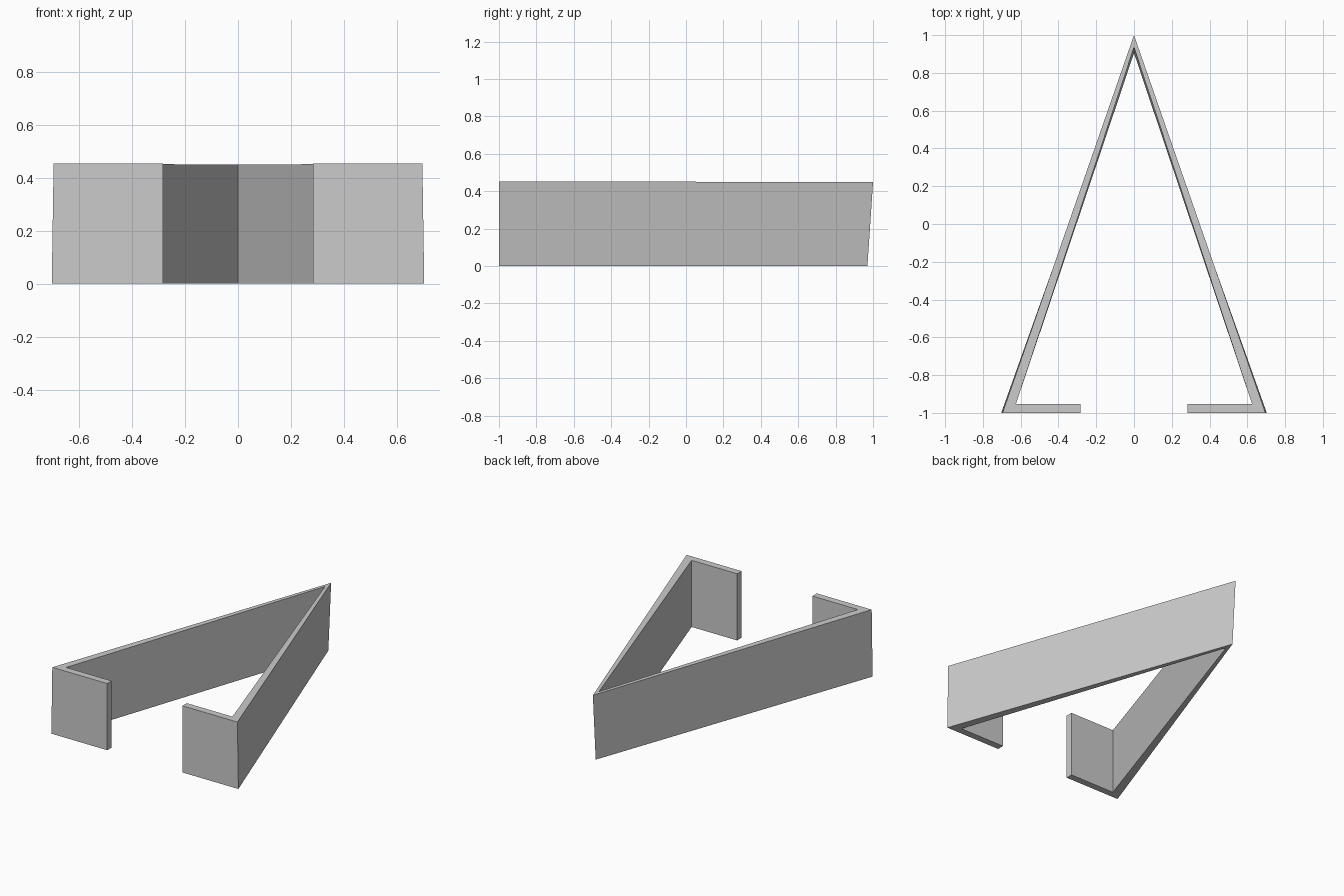
import bpy, bmesh

if "Cube" in bpy.data.objects:
    bpy.data.objects.remove(bpy.data.objects["Cube"])

# Single grey material
grey = bpy.data.materials.new("light_grey")
grey.diffuse_color = (0.6, 0.6, 0.6, 1.0)
grey.use_nodes = True
grey.node_tree.nodes["Principled BSDF"].inputs["Base Color"].default_value = grey.diffuse_color

# Right half of the strip outline: apex, outer corner, lip end, inner corner, inner apex
bottom = [(0, 0.97, 0), (0.703, -1, 0), (0.283, -1, 0),
          (0.283, -0.953, 0), (0.625, -0.953, 0), (0, 0.905, 0)]
top = [(0, 1.0, 0.449), (0.696, -1, 0.453), (0.283, -1, 0.453),
       (0.283, -0.953, 0.453), (0.625, -0.953, 0.453), (0, 0.935, 0.449)]

bm = bmesh.new()
low = [bm.verts.new(p) for p in bottom]
high = [bm.verts.new(p) for p in top]

# Upper and lower rims of the long arm and of the front lip
for quad in ((0, 1, 4, 5), (1, 2, 3, 4)):
    bm.faces.new([low[i] for i in quad])
    bm.faces.new([high[i] for i in reversed(quad)])

# Upright walls, left open at the mirror plane
for i in range(5):
    bm.faces.new((low[i], high[i], high[i + 1], low[i + 1]))

mesh = bpy.data.meshes.new("triangular_clip")
bm.to_mesh(mesh)
bm.free()
mesh.materials.append(grey)
clip = bpy.data.objects.new("triangular_clip", mesh)
bpy.context.collection.objects.link(clip)

# Left half
mirror = clip.modifiers.new("mirror_left", 'MIRROR')
mirror.use_axis = (True, False, False)
mirror.use_clip = True
mirror.merge_threshold = 0.0005
